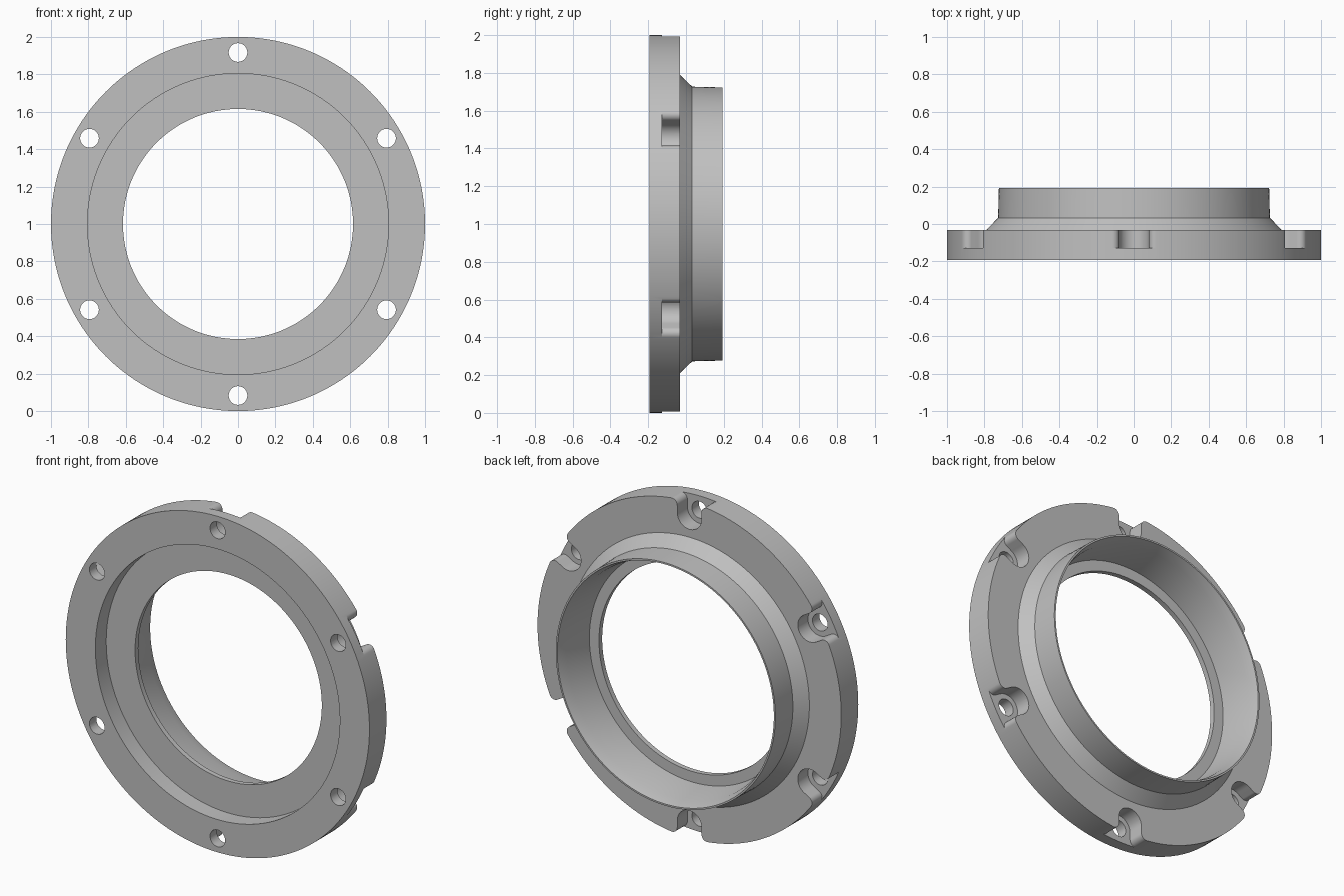
import bpy, bmesh, math
from mathutils import Matrix, Vector

cube = bpy.data.objects.get("Cube")
if cube:
    bpy.data.objects.remove(cube, do_unlink=True)

metal = bpy.data.materials.new("plain grey")
grey = (0.53, 0.53, 0.53, 1)
metal.diffuse_color = grey
metal.use_nodes = True
metal.node_tree.nodes["Principled BSDF"].inputs["Base Color"].default_value = grey

HOLE_R, HOLE_RING = 0.05, 0.917
SLOT, FILLET = 0.08, 0.035
SIDES = 192


def make_object(name, bm):
    bmesh.ops.recalc_face_normals(bm, faces=bm.faces)
    mesh = bpy.data.meshes.new(name)
    bm.to_mesh(mesh)
    bm.free()
    mesh.materials.append(metal)
    obj = bpy.data.objects.new(name, mesh)
    bpy.context.collection.objects.link(obj)
    return obj


def arc(cx, cz, r, start, end, steps):
    angles = [math.radians(start + (end - start) * i / steps) for i in range(steps + 1)]
    return [(cx + r * math.cos(a), cz + r * math.sin(a)) for a in angles]


def six_prisms(name, outline, y0, y1):
    """Extrude an outline along y and repeat it six times round the axis."""
    bm = bmesh.new()
    for k in range(6):
        turn = Matrix.Rotation(math.radians(60 * k), 3, 'Y')
        lift = Vector((0, 0, 1))
        front, back = [[bm.verts.new(turn @ Vector((x, y, z)) + lift) for x, z in outline]
                       for y in (y0, y1)]
        bm.faces.new(front)
        bm.faces.new(back)
        n = len(outline)
        for i in range(n):
            j = (i + 1) % n
            bm.faces.new((front[i], front[j], back[j], back[i]))
    obj = make_object(name, bm)
    obj.hide_render = True
    return obj


# Ring section: (radius, depth), closed loop turned round the y axis
section = [(1.0, -0.192), (1.0, -0.032), (0.79, -0.032), (0.727, 0.033),
           (0.723, 0.192), (0.713, 0.192), (0.695, 0.13), (0.678, -0.06),
           (0.615, -0.06), (0.615, -0.09), (0.805, -0.09), (0.805, -0.192)]
bm = bmesh.new()
rings = []
for s in range(SIDES):
    a = 2 * math.pi * s / SIDES
    rings.append([bm.verts.new((r * math.sin(a), y, 1 + r * math.cos(a))) for r, y in section])
for s in range(SIDES):
    here, after = rings[s], rings[(s + 1) % SIDES]
    for i in range(len(section)):
        j = (i + 1) % len(section)
        bm.faces.new((here[i], here[j], after[j], after[i]))
ring = make_object("flanged_ring", bm)

# Pocket outline: round inner end, straight walls, filleted mouth at the rim
fx = SLOT + FILLET
fz = math.sqrt((1 - FILLET) ** 2 - fx ** 2)
tangent = math.degrees(math.atan2(fz, fx))
mouth = arc(fx, fz, FILLET, 180, tangent, 10)
right_half = mouth + [(mouth[-1][0], 1.1)]
left_half = [(-x, z) for x, z in reversed(right_half)]
pocket = left_half + arc(0, HOLE_RING, SLOT, 180, 360, 24) + right_half

cutters = [
    six_prisms("pocket_cutter", pocket, -0.127, 0.02),
    six_prisms("bolt_hole_cutter", arc(0, HOLE_RING, HOLE_R, 0, 360, 32)[:-1], -0.3, 0.02),
]

bpy.ops.object.select_all(action='DESELECT')
bpy.context.view_layer.objects.active = ring
ring.select_set(True)
for cutter in cutters:
    mod = ring.modifiers.new("cut", 'BOOLEAN')
    mod.operation = 'DIFFERENCE'
    mod.solver = 'EXACT'
    mod.object = cutter
    bpy.ops.object.modifier_apply(modifier=mod.name)
    bpy.data.objects.remove(cutter, do_unlink=True)

bpy.ops.object.shade_smooth_by_angle(angle=math.radians(25))
